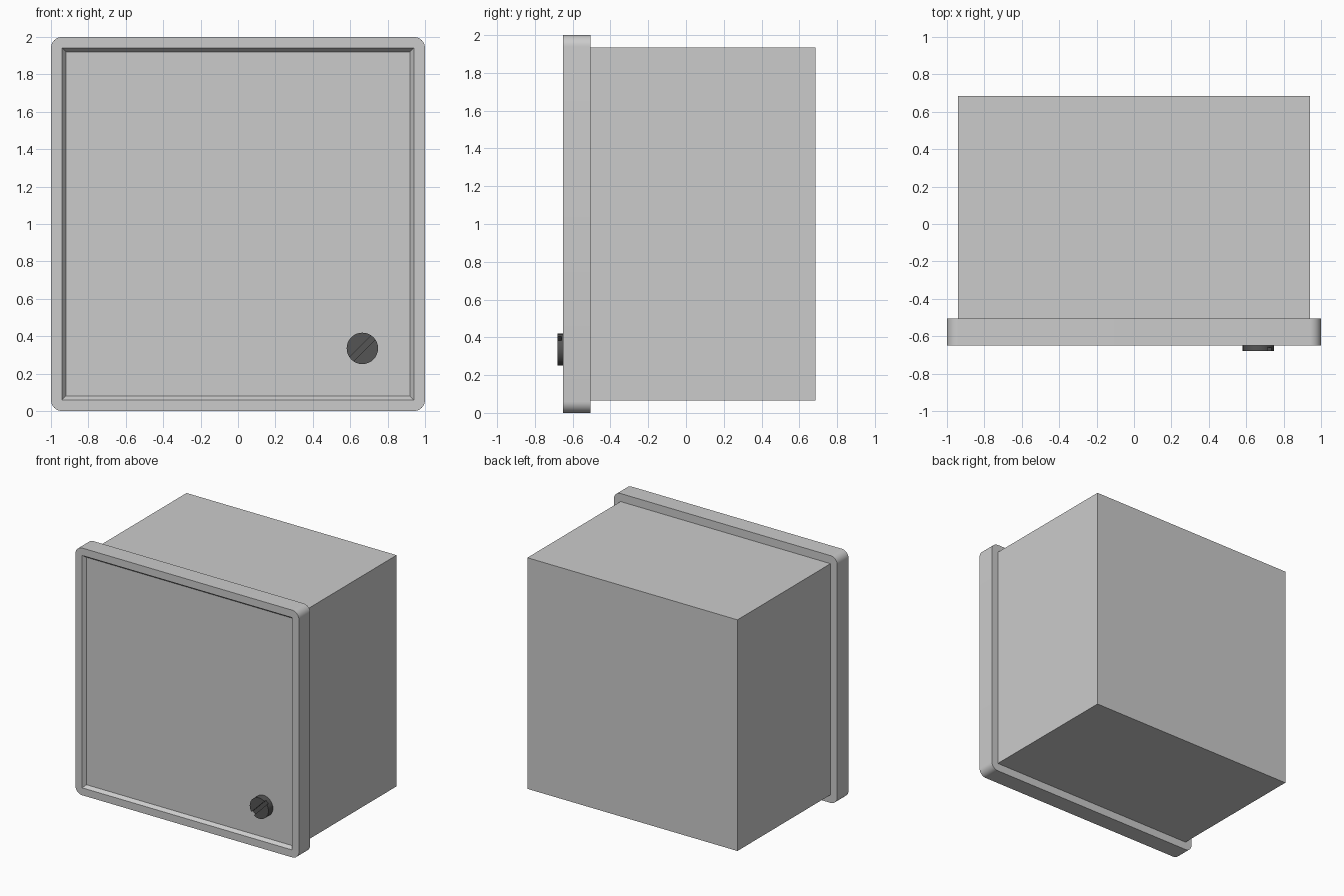
import bpy, bmesh, math
from mathutils import Matrix, Vector

if "Cube" in bpy.data.objects:
    bpy.data.objects.remove(bpy.data.objects["Cube"])


def make_object(name, bm):
    bmesh.ops.recalc_face_normals(bm, faces=bm.faces)
    mesh = bpy.data.meshes.new(name)
    bm.to_mesh(mesh)
    bm.free()
    obj = bpy.data.objects.new(name, mesh)
    bpy.context.collection.objects.link(obj)
    return obj


def box(name, size, centre, turn=Matrix(), round_y=0.0):
    """Box, optionally turned, with rounded edges along y."""
    bm = bmesh.new()
    bmesh.ops.create_cube(bm, size=1, matrix=Matrix.Diagonal((*size, 1)))
    if round_y:
        edges = [e for e in bm.edges
                 if abs(e.verts[0].co.y - e.verts[1].co.y) > 1e-4]
        bmesh.ops.bevel(bm, geom=edges, offset=round_y, segments=8,
                        profile=0.5, affect='EDGES')
    bmesh.ops.transform(bm, matrix=Matrix.Translation(centre) @ turn,
                        verts=bm.verts)
    return make_object(name, bm)


def cut(obj, cutter):
    """Subtract the cutter, then remove it."""
    cutter.hide_render = True
    mod = obj.modifiers.new("cut", 'BOOLEAN')
    mod.operation = 'DIFFERENCE'
    mod.solver = 'EXACT'
    mod.object = cutter
    activate(obj)
    bpy.ops.object.modifier_apply(modifier=mod.name)
    bpy.data.objects.remove(cutter)


def activate(obj):
    bpy.ops.object.select_all(action='DESELECT')
    obj.select_set(True)
    bpy.context.view_layer.objects.active = obj


def smooth(obj):
    activate(obj)
    bpy.ops.object.shade_smooth_by_angle(angle=math.radians(30))


# Instrument case behind the front frame
box("case", (1.88, 1.19, 1.87), (0, 0.09, 1))

# Front frame with rounded corners
frame = box("front_frame", (2, 0.145, 2), (0, -0.5775, 1), round_y=0.06)

# Shallow window recess with sloping sides
FLOOR = -0.623
recess = box("recess_cutter", (1.84, 0.054, 1.84), (0, FLOOR - 0.027, 1))
for v in recess.data.vertices:
    if v.co.y < FLOOR - 0.01:
        v.co.x *= 0.96 / 0.92
        v.co.z = 1 + (v.co.z - 1) * 0.96 / 0.92
cut(frame, recess)
smooth(frame)

# Adjusting screw
centre = Vector((0.665, -0.65, 0.335))
bm = bmesh.new()
bmesh.ops.create_cone(bm, cap_ends=True, segments=32, radius1=0.084,
                      radius2=0.084, depth=0.06,
                      matrix=Matrix.Translation(centre)
                      @ Matrix.Rotation(math.pi / 2, 4, 'X'))
screw = make_object("adjusting_screw", bm)

# Diagonal screwdriver slot
cut(screw, box("slot_cutter", (0.3, 0.04, 0.03), centre + Vector((0, -0.03, 0)),
               Matrix.Rotation(-math.pi / 4, 4, 'Y')))
smooth(screw)

dark = bpy.data.materials.new("dark_plastic")
dark.diffuse_color = (0.09, 0.09, 0.09, 1)
dark.use_nodes = True
dark.node_tree.nodes["Principled BSDF"].inputs["Base Color"].default_value = dark.diffuse_color
screw.data.materials.clear()
screw.data.materials.append(dark)
